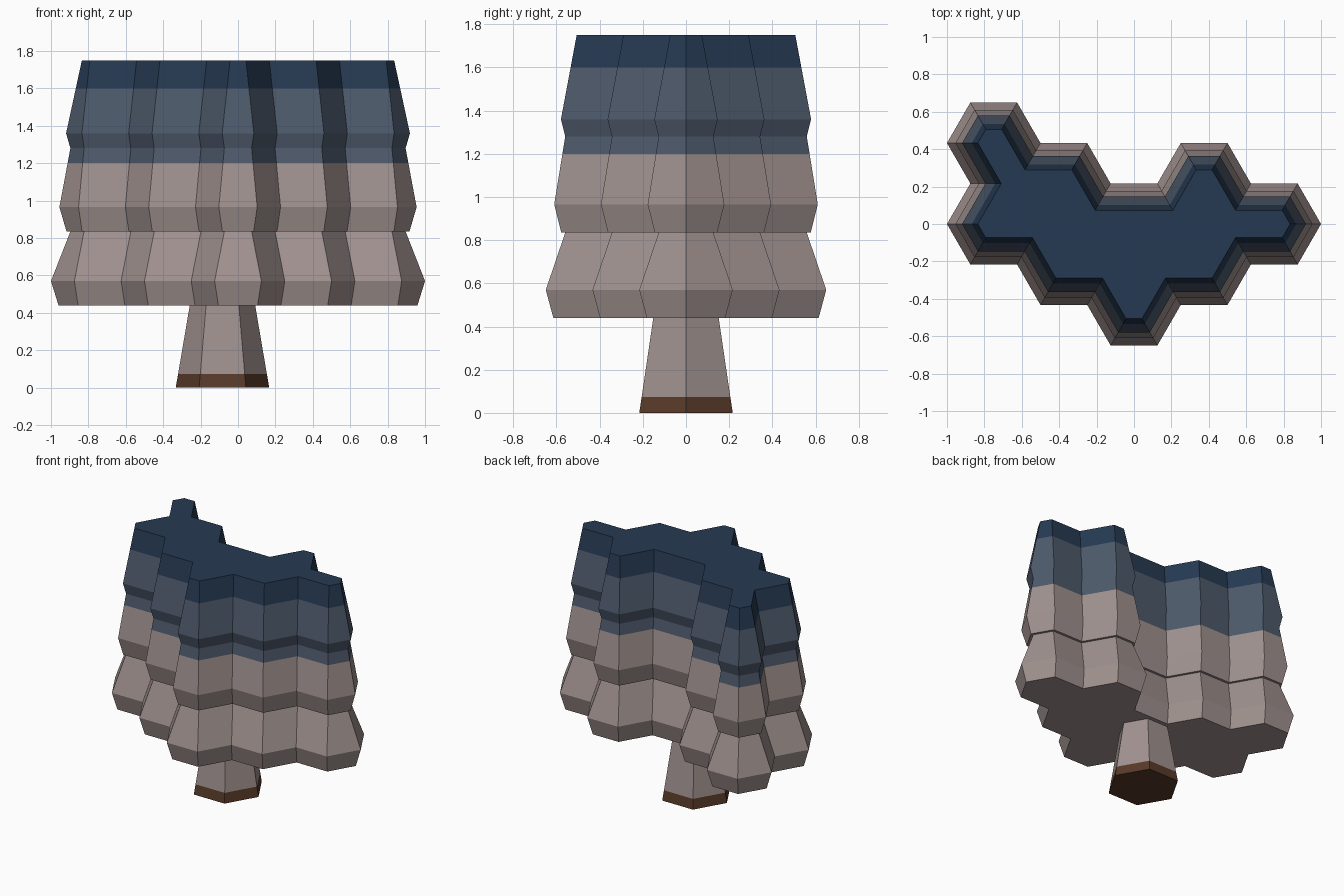
import bpy, bmesh
from math import cos, sin, radians
from mathutils import Vector

cube = bpy.data.objects.get("Cube")
if cube:
    bpy.data.objects.remove(cube, do_unlink=True)


def material(name, color):
    m = bpy.data.materials.new(name)
    m.use_nodes = True
    m.diffuse_color = (*color, 1)
    bsdf = m.node_tree.nodes["Principled BSDF"]
    bsdf.inputs["Base Color"].default_value = (*color, 1)
    bsdf.inputs["Roughness"].default_value = 0.9
    return m


stone = material("warm grey", (0.35, 0.285, 0.275))
slate = material("slate blue", (0.075, 0.102, 0.147))
navy = material("dark navy", (0.019, 0.042, 0.085))
brown = material("dark brown", (0.098, 0.042, 0.022))

SIDE = 0.25


def walk(start, headings):
    """Clockwise outline of equal sides; headings are multiples of 60 degrees."""
    points = [Vector(start)]
    for h in headings[:-1]:
        a = radians(60 * h)
        points.append(points[-1] + Vector((cos(a), sin(a))) * SIDE)
    return points


def inset(points, d):
    """Mitred inward offset of a clockwise outline."""
    result = []
    for i, p in enumerate(points):
        e1 = (p - points[i - 1]).normalized()
        e2 = (points[(i + 1) % len(points)] - p).normalized()
        n1, n2 = Vector((e1.y, -e1.x)), Vector((e2.y, -e2.x))
        result.append(p + (n1 + n2) * d / (1 + n1.dot(n2)))
    return result


def stack(name, outline, levels, materials, band):
    """Skin rings of (height, inset) and cap both ends; band(z) picks the colour."""
    bm = bmesh.new()
    rings = [[bm.verts.new((p.x, p.y, z)) for p in inset(outline, d)] for z, d in levels]
    n = len(outline)
    for low, high in zip(rings, rings[1:]):
        for i in range(n):
            j = (i + 1) % n
            bm.faces.new((low[i], low[j], high[j], high[i]))
    bm.faces.new(rings[0])
    bm.faces.new(rings[-1])
    bmesh.ops.recalc_face_normals(bm, faces=bm.faces[:])
    for f in bm.faces:
        f.material_index = band(f.calc_center_median().z)
    mesh = bpy.data.meshes.new(name)
    bm.to_mesh(mesh)
    bm.free()
    for m in materials:
        mesh.materials.append(m)
    obj = bpy.data.objects.new(name, mesh)
    bpy.context.collection.objects.link(obj)
    return obj


# Tiered canopy over a cluster of hexagonal cells
H = SIDE * sin(radians(60))
canopy_path = [0, -1, 0, -1, 0, 1, 0, -1, 0, -1, -2, -3,
               -2, -3, -2, -3, -4, -3, -4, -3, -4, -5, -4, -5]
canopy_levels = [(0.44, 0.035), (0.57, 0), (0.835, 0.09), (0.835, 0.072),
                 (0.965, 0.039), (1.2, 0.077), (1.28, 0.09), (1.36, 0.07),
                 (1.6, 0.115), (1.75, 0.143)]
stack("canopy", walk((-0.875, 3 * H), canopy_path), canopy_levels,
      (stone, slate, navy), lambda z: (z > 1.2) + (z > 1.6))

# Tapered hexagonal trunk with a dark foot
trunk_path = [0, -1, -2, -3, -4, -5]
stack("trunk", walk((-0.208, H), trunk_path),
      [(0, 0), (0.073, 0.011), (0.44, 0.065)],
      (brown, stone), lambda z: int(z > 0.073))
